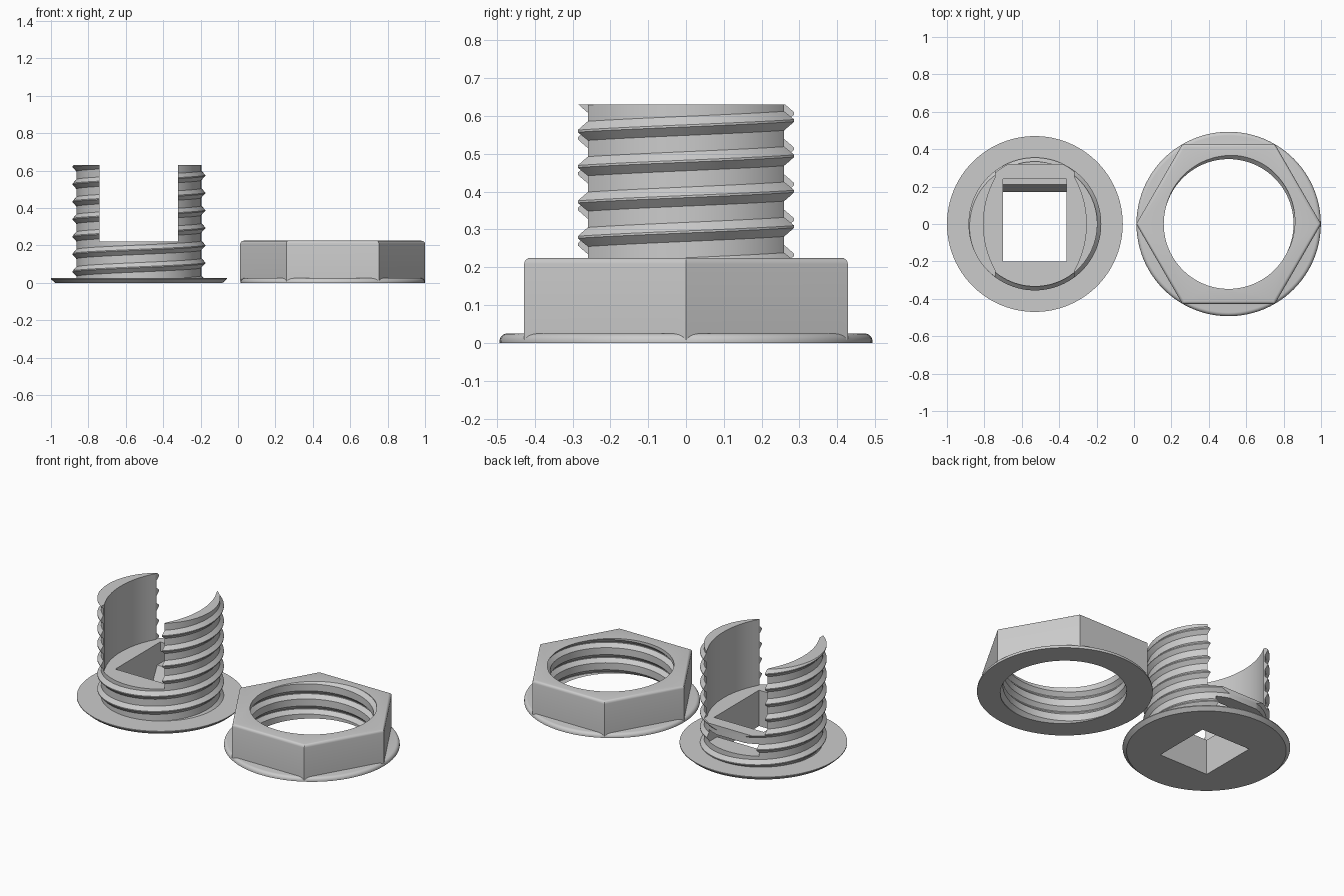
import bpy, bmesh, math

if "Cube" in bpy.data.objects:
    bpy.data.objects.remove(bpy.data.objects["Cube"])

PITCH = 0.0935
grey = bpy.data.materials.new("plain grey")
grey.diffuse_color = (0.6, 0.6, 0.6, 1)
grey.use_nodes = True
grey.node_tree.nodes["Principled BSDF"].inputs["Base Color"].default_value = grey.diffuse_color


def finish(name, bm, x=0.0):
    bmesh.ops.recalc_face_normals(bm, faces=bm.faces[:])
    me = bpy.data.meshes.new(name)
    bm.to_mesh(me)
    bm.free()
    me.materials.append(grey)
    ob = bpy.data.objects.new(name, me)
    ob.location.x = x
    bpy.context.collection.objects.link(ob)
    return ob


def prism(name, pts, a, b, to3d, x=0.0):
    """Extrude a closed 2D profile from a to b."""
    bm = bmesh.new()
    lo = [bm.verts.new(to3d(p, a)) for p in pts]
    hi = [bm.verts.new(to3d(p, b)) for p in pts]
    bm.faces.new(lo[::-1])
    bm.faces.new(hi)
    for i in range(len(pts)):
        j = (i + 1) % len(pts)
        bm.faces.new((lo[i], lo[j], hi[j], hi[i]))
    return finish(name, bm, x)


def up(p, t):
    return (p[0], p[1], t)


def across(p, t):
    return (t, p[0], p[1])


def box(name, x0, x1, y0, y1, z0, z1, x=0.0):
    return prism(name, [(x0, y0), (x1, y0), (x1, y1), (x0, y1)], z0, z1, up, x)


def lathe(name, prof, x, n=96):
    """Solid of revolution from (radius, height) pairs, capped at both ends."""
    bm = bmesh.new()
    rings = [[bm.verts.new((r * math.cos(2 * math.pi * i / n), r * math.sin(2 * math.pi * i / n), z))
              for i in range(n)] for r, z in prof]
    bm.faces.new(rings[0])
    bm.faces.new(rings[-1])
    for a, b in zip(rings, rings[1:]):
        for i in range(n):
            j = (i + 1) % n
            bm.faces.new((a[i], a[j], b[j], b[i]))
    return finish(name, bm, x)


def threaded(name, core, crest, z0, z1, phase, x, n=96):
    """Solid rod with a right-handed helical ridge, trimmed flat at z0 and z1."""
    us = (-0.27, -0.03, 0.03, 0.27)          # ridge section, in pitches

    def radius(z, i):
        u = ((z - phase) / PITCH - i / n + 0.5) % 1 - 0.5
        k = min(1, max(0, (0.27 - abs(u)) / 0.24))
        return core + (crest - core) * k

    bm = bmesh.new()
    first = math.floor((z0 - phase) / PITCH) - 2
    last = math.ceil((z1 - phase) / PITCH) + 2
    rows = [phase + PITCH * (k + u) for k in range(first, last) for u in us]
    cols = []
    for i in range(n):
        a, col = 2 * math.pi * i / n, []
        for z in rows:
            z = min(z1, max(z0, z + PITCH * i / n))
            r = radius(z, i)
            col.append(bm.verts.new((r * math.cos(a), r * math.sin(a), z)))
        cols.append(col)
    m = len(us)
    for i in range(n):
        a, b = cols[i], cols[(i + 1) % n]
        s = m if i == n - 1 else 0           # the helix climbs one pitch per turn
        for j in range(len(rows) - 1 - s):
            bm.faces.new((a[j], b[j + s], b[j + s + 1], a[j + 1]))
    bmesh.ops.remove_doubles(bm, verts=bm.verts[:], dist=1e-5)
    bmesh.ops.holes_fill(bm, edges=[e for e in bm.edges if e.is_boundary], sides=0)
    return finish(name, bm, x)


def boolean(ob, other, op):
    bpy.context.view_layer.objects.active = ob
    mod = ob.modifiers.new(op, 'BOOLEAN')
    mod.operation, mod.solver, mod.object = op, 'EXACT', other
    bpy.ops.object.modifier_apply(modifier=mod.name)
    bpy.data.objects.remove(other)


def smooth(ob):
    bpy.ops.object.select_all(action='DESELECT')
    ob.select_set(True)
    bpy.context.view_layer.objects.active = ob
    bpy.ops.object.shade_smooth_by_angle(angle=math.radians(25))


# Threaded plug: flange and stud
BX = -0.53
plug = lathe("threaded_plug", [(0.448, 0), (0.47, 0.02), (0.47, 0.025)], BX)
boolean(plug, threaded("stud", 0.334, 0.355, 0.012, 0.63, 0.2, BX), 'UNION')

# Slot between the two arms, with bowed inner walls
R, cx = 0.51, 0.275 - 0.51
arc = [(cx + math.sqrt(R * R - y * y), y) for y in [0.25 * k / 8 for k in range(-8, 9)]]
side = [(0.21, -0.6), (0.21, -0.25)] + arc[1:-1] + [(0.21, 0.25), (0.21, 0.6)]
slot = side + [(-px, py) for px, py in reversed(side)]
boolean(plug, prism("slot_cutter", slot, 0.222, 1, up, BX), 'DIFFERENCE')

# Square hole with a sloped back edge
hole = [(-0.2, -0.1), (0.17, -0.1), (0.17, 0.012), (0.21, 0.09), (0.24, 0.09), (0.24, 0.3), (-0.2, 0.3)]
boolean(plug, prism("hole_cutter", hole, -0.17, 0.17, across, BX), 'DIFFERENCE')

# Back window under a flat-faced bridge
boolean(plug, box("window_cutter", -0.17, 0.17, 0.2, 0.6, 0.09, 0.165, BX), 'DIFFERENCE')
boolean(plug, box("bridge_cutter", -0.17, 0.17, 0.32, 0.6, 0.12, 0.3, BX), 'DIFFERENCE')
smooth(plug)

# Flanged hex nut
NX = 0.506
rim = [(0.493 - 0.02 + 0.02 * math.cos(t), 0.005 + 0.02 * math.sin(t))
       for t in [math.pi / 2 * k / 5 for k in range(6)]]
nut = lathe("hex_nut", [(0.493, 0)] + rim, NX)
hexagon = [(0.494 * math.cos(math.pi * k / 3), 0.494 * math.sin(math.pi * k / 3)) for k in range(6)]
body = prism("nut_body", hexagon, 0.008, 0.225, up, NX)

# Rounded upper edge of the hexagon
bm = bmesh.new()
bm.from_mesh(body.data)
top = [e for e in bm.edges if all(v.co.z > 0.2 for v in e.verts)]
bmesh.ops.bevel(bm, geom=top, offset=0.016, segments=4, profile=0.5, affect='EDGES')
bm.to_mesh(body.data)
bm.free()
boolean(nut, body, 'UNION')

# Threaded bore
boolean(nut, threaded("bore_cutter", 0.347, 0.369, -0.1, 0.4, 0.02, NX), 'DIFFERENCE')
smooth(nut)
